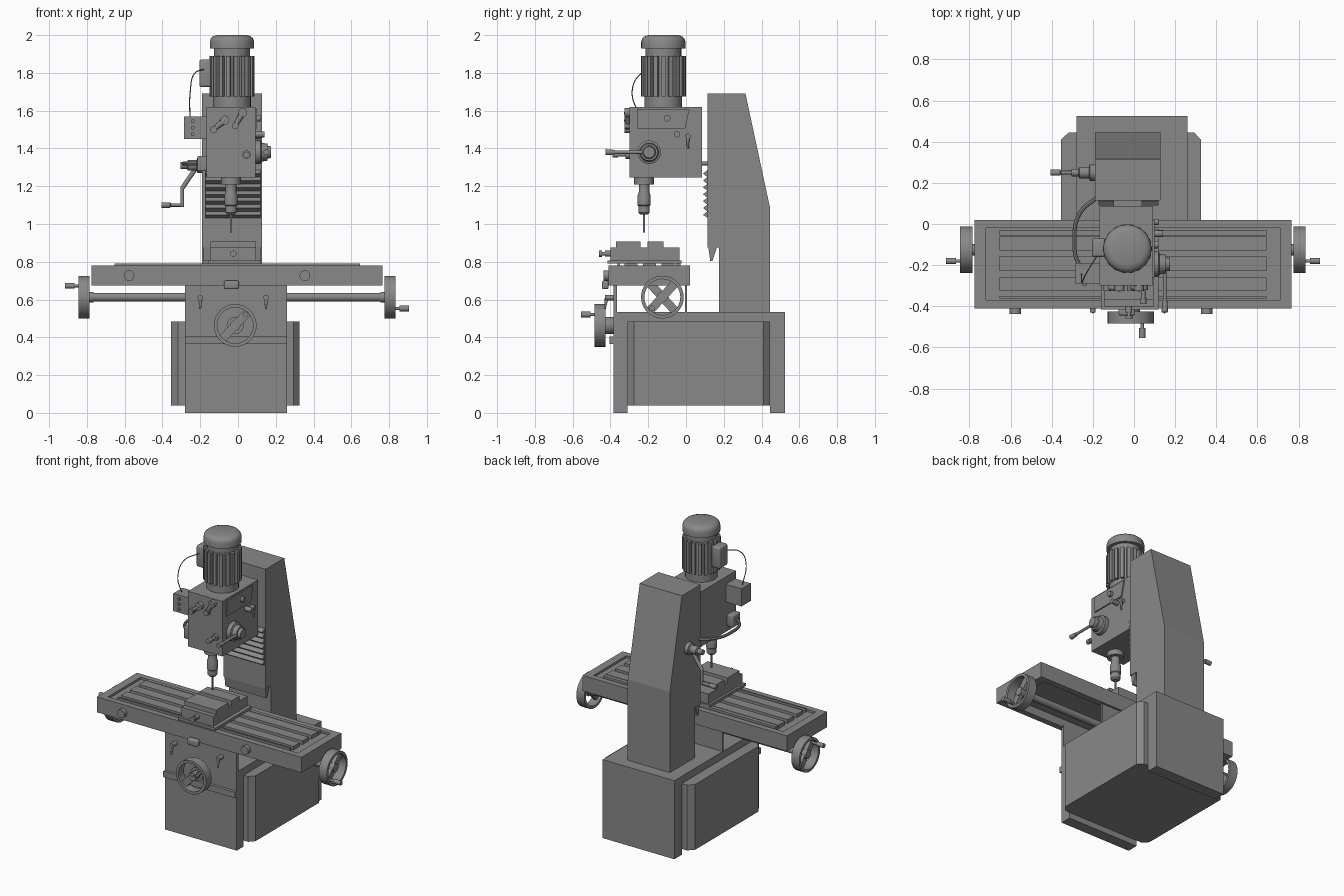
import bpy
import bmesh
import math
from mathutils import Vector, Matrix

cube = bpy.data.objects.get("Cube")
if cube:
    bpy.data.objects.remove(cube, do_unlink=True)

GREY = (0.25, 0.25, 0.25, 1.0)
grey = bpy.data.materials.new("machine grey")
grey.use_nodes = True
grey.diffuse_color = GREY
grey.node_tree.nodes["Principled BSDF"].inputs["Base Color"].default_value = GREY


def finish(name, bm, smooth=False):
    """Turn a bmesh into a named grey object."""
    bmesh.ops.recalc_face_normals(bm, faces=bm.faces)
    mesh = bpy.data.meshes.new(name)
    bm.to_mesh(mesh)
    bm.free()
    mesh.materials.append(grey)
    obj = bpy.data.objects.new(name, mesh)
    bpy.context.scene.collection.objects.link(obj)
    if smooth:
        bpy.ops.object.select_all(action="DESELECT")
        obj.select_set(True)
        bpy.context.view_layer.objects.active = obj
        bpy.ops.object.shade_smooth_by_angle(angle=math.radians(35))
    return obj


def box(name, x, y, z, bevel=0):
    """Box from three (low, high) ranges."""
    bm = bmesh.new()
    bmesh.ops.create_cube(bm, size=1)
    for v in bm.verts:
        v.co = [r[0] if c < 0 else r[1] for c, r in zip(v.co, (x, y, z))]
    if bevel:
        bmesh.ops.bevel(bm, geom=bm.edges[:], offset=bevel, segments=3, affect="EDGES", profile=0.5)
    return finish(name, bm, bool(bevel))


def prism(name, outline, axis, low, high):
    """Extrude a 2D outline along an axis; the outline uses the other two axes in order."""
    bm = bmesh.new()
    i = "xyz".index(axis)

    def place(p, h):
        co = list(p)
        co.insert(i, h)
        return bm.verts.new(co)
    face = bm.faces.new([place(p, low) for p in outline])
    moved = bmesh.ops.extrude_face_region(bm, geom=[face])["geom"]
    shift = Vector([high - low if k == i else 0 for k in range(3)])
    bmesh.ops.translate(bm, verts=[v for v in moved if isinstance(v, bmesh.types.BMVert)], vec=shift)
    return finish(name, bm)


def lathe(name, origin, direction, profile, closed=False, steps=32):
    """Revolve (radius, height) points around a direction through the origin."""
    bm = bmesh.new()
    turn = Matrix.Translation(origin) @ Vector(direction).to_track_quat("Z", "Y").to_matrix().to_4x4()
    rings = []
    for r, h in profile:
        angles = [math.tau * k / steps for k in range(steps)]
        rings.append([bm.verts.new(turn @ Vector((r * math.cos(a), r * math.sin(a), h))) for a in angles])
    pairs = list(zip(rings, rings[1:]))
    if closed:
        pairs.append((rings[-1], rings[0]))
    else:
        bm.faces.new(rings[0])
        bm.faces.new(rings[-1])
    for a, b in pairs:
        for k in range(steps):
            n = (k + 1) % steps
            bm.faces.new((a[k], a[n], b[n], b[k]))
    return finish(name, bm, True)


def rod(name, start, end, r, r_end=None, steps=24):
    d = Vector(end) - Vector(start)
    return lathe(name, start, d, [(r, 0), (r if r_end is None else r_end, d.length)], steps=steps)


def tube(name, points, radius):
    """Smooth hose through a few points, converted to a mesh."""
    curve = bpy.data.curves.new(name, "CURVE")
    curve.dimensions = "3D"
    curve.bevel_depth = radius
    curve.bevel_resolution = 2
    spline = curve.splines.new("BEZIER")
    spline.bezier_points.add(len(points) - 1)
    for bp, p in zip(spline.bezier_points, points):
        bp.co = p
        bp.handle_left_type = bp.handle_right_type = "AUTO"
    temp = bpy.data.objects.new(name + "_path", curve)
    bpy.context.scene.collection.objects.link(temp)
    bm = bmesh.new()
    bm.from_mesh(temp.to_mesh())
    bpy.data.objects.remove(temp, do_unlink=True)
    return finish(name, bm, True)


def handwheel(name, centre, axis, grip):
    """Open rim, one cross bar, hub and a grip; grip is the offset from the centre."""
    c, a, g = Vector(centre), Vector(axis), Vector(grip)
    lathe(name + "_rim", c, a, [(.095, -.03), (.113, -.03), (.113, .03), (.095, .03)], closed=True, steps=40)
    u = g.normalized()
    side = a.cross(u)
    bm = bmesh.new()
    bmesh.ops.create_cube(bm, size=1)
    for v in bm.verts:
        v.co = c + u * v.co.x * .2 + side * v.co.y * .045 + a * v.co.z * .025
    finish(name + "_bar", bm)
    rod(name + "_hub", c - a * .05, c + a * .02, .028)
    lathe(name + "_grip", c + g, a, [(.008, 0), (.008, .05), (.015, .05), (.015, .1)], steps=16)


# Base with two feet, front rail and side tanks
BX = (-.28, .26)
box("base", BX, (-.385, .525), (.04, .535))
box("front_foot", BX, (-.385, -.31), (0, .04))
box("rear_foot", BX, (.445, .525), (0, .04))
box("front_rail", BX, (-.405, -.385), (.365, .405))
for name, inner, out in (("left", .26, .325), ("right", -.28, -.355)):
    step = (inner + out) / 2
    prism(name + "_tank", [(inner, -.31), (step, -.31), (out, -.275), (out, .41), (step, .445), (inner, .445)],
          "z", .04, .485)

# Knee plates under the table
box("knee_front_plate", BX, (-.385, -.365), (.535, .69))
box("knee_back_plate", BX, (-.005, .005), (.535, .69))

# Table: bed, skirt, rim and slotted strips
TX, TY = (-.775, .765), (-.41, .02)
box("table_bed", TX, TY, (.73, .765))
for name, y in (("front", (-.41, -.37)), ("back", (-.02, .02))):
    box("table_wall_" + name, TX, y, (.675, .78))
for name, x in (("right", (-.775, -.72)), ("left", (.71, .765))):
    box("table_wall_" + name, x, (-.37, -.02), (.675, .78))
for low, high in ((-.055, -.03), (-.13, -.06), (-.228, -.158), (-.325, -.257), (-.362, -.35)):
    box("table_strip", (-.655, .645), (low, high), (.765, .79))
for x in (-.577, .354):
    rod("table_knob", (x, -.41, .727), (x, -.437, .727), .028)
box("table_stop", (-.075, .005), (-.445, -.41), (.655, .7), .01)
for x in (-.2, .148):
    rod("clamp_boss", (x, -.385, .61), (x, -.43, .61), .014)
    rod("clamp_lever", (x, -.42, .61), (x, -.43, .55), .01, .005, 12)

# Feed screw and handwheels
rod("feed_screw", (-.785, -.125, .613), (.775, -.125, .613), .023)
handwheel("left_wheel", (.805, -.125, .613), (1, 0, 0), (0, -.055, -.06))
handwheel("right_wheel", (-.815, -.125, .613), (-1, 0, 0), (0, -.055, .06))
handwheel("front_wheel", (-.015, -.455, .463), (0, -1, 0), (.055, 0, .058))
rod("front_wheel_boss", (-.015, -.385, .463), (-.015, -.425, .463), .045)

# Column, way cover bellows and lower flap
prism("column", [(.115, 1.69), (.315, 1.69), (.445, 1.085), (.445, .535), (.175, .535), (.175, .875), (.115, .875)],
      "x", -.19, .128)
prism("cover_flap", [(.115, .9), (.128, .805), (.14, .805), (.172, .9)], "x", -.185, .123)
pleats = 7
pitch = .255 / pleats
zigzag = [(.118, 1.03)]
for k in range(pleats):
    zigzag += [(.09, 1.03 + (k + .5) * pitch), (.113, 1.03 + (k + 1) * pitch)]
prism("bellows", zigzag + [(.118, 1.285)], "x", -.173, .12)

# Head with side plate, dials and levers
box("head", (-.167, .092), (-.3, .085), (1.245, 1.62))
box("head_slide", (-.1, .04), (.08, .12), (1.312, 1.33))
prism("side_plate", [(-.26, 1.505), (-.005, 1.505), (.02, 1.61), (-.26, 1.61)], "x", .092, .1)
for y, z, r, x in ((-.1, 1.56, .018, .118), (-.047, 1.475, .016, .14), (.01, 1.465, .014, .12)):
    rod("side_knob", (.09, y, z), (x, y, z), r)
rod("side_lever", (.112, .01, 1.46), (.112, .01, 1.4), .009, .005, 12)
for big, small in (((-.13, 1.5), (-.07, 1.55)), ((-.015, 1.52), (.025, 1.59))):
    a, b = (Vector((p[0], -.31, p[1])) for p in (big, small))
    rod("gear_lever", a, b, .011, .018, 16)
    for p, r in ((a, .018), (b, .024)):
        rod("gear_lever_end", p + Vector((0, .012, 0)), p - Vector((0, .015, 0)), r)
lathe("front_dial", (.045, -.3, 1.367), (0, -1, 0), [(.022, 0), (.022, .02), (.01, .02), (.01, .06), (.016, .06), (.016, .09)])
lathe("feed_boss", (.09, -.195, 1.38), (1, 0, 0),
      [(.062, 0), (.062, .03), (.05, .035), (.045, .065), (.035, .065), (.03, .085)])
rod("feed_lever", (.15, -.195, 1.38), (.15, -.4, 1.38), .009, steps=12)
rod("feed_lever_knob", (.15, -.375, 1.38), (.15, -.425, 1.38), .012, .016, 16)

# Quill, chuck and drill
lathe("quill", (-.037, -.222, 1.05), (0, 0, 1),
      [(.02, 0), (.03, .01), (.03, .045), (.035, .05), (.035, .1), (.028, .12),
       (.028, .16), (.052, .16), (.052, .2)])
rod("drill", (-.037, -.222, .955), (-.037, -.222, 1.07), .006, steps=12)

# Motor with ribs, cap and terminal box
MX, MY = -.032, -.12
lathe("motor_core", (MX, MY, 1.62), (0, 0, 1), [(.1, 0), (.1, .055), (.1, .27), (.095, .27), (.095, .315)])
lathe("motor_cap", (MX, MY, 1.93), (0, 0, 1),
      [(.117, 0), (.117, .035), (.112, .052), (.1, .063), (.08, .07)], steps=40)
ribs = 18
for k in range(ribs):
    rib = box("motor_rib", (.09, .119), (-.011, .011), (1.675, 1.89))
    rib.matrix_world = Matrix.Translation((MX, MY, 0)) @ Matrix.Rotation(math.tau * k / ribs, 4, "Z")
box("terminal_box", (-.205, -.14), (-.16, -.07), (1.725, 1.87), .012)

# Switch box, buttons, cable and hose
box("switch_box", (-.285, -.165), (-.29, -.19), (1.45, 1.57))
for z in (1.475, 1.51, 1.545):
    rod("switch_button", (-.24, -.29, z), (-.24, -.3, z), .01, steps=16)
tube("cable", [(-.18, -.155, 1.82), (-.235, -.245, 1.79), (-.253, -.285, 1.7), (-.255, -.24, 1.56)], .003)
box("hose_box", (-.215, -.165), (-.28, -.2), (1.28, 1.36), .006)
tube("hose", [(-.18, .13, 1.32), (-.265, .05, 1.32), (-.29, -.08, 1.32), (-.27, -.19, 1.32), (-.21, -.25, 1.32)], .01)

# Column crank
CY = .25
lathe("crank_hub", (-.185, CY, 1.31), (-1, 0, 0), [(.04, 0), (.04, .03), (.028, .035), (.028, .08), (.018, .085), (.018, .12)])
rod("crank_arm", (-.22, CY, 1.3), (-.295, CY, 1.19), .012, steps=12)
rod("crank_stem", (-.295, CY, 1.195), (-.295, CY, 1.09), .01, steps=12)
lathe("crank_grip", (-.285, CY, 1.1), (-1, 0, 0), [(.009, 0), (.009, .07), (.015, .075), (.015, .12)], steps=16)

# Vise
box("vise_plate", (-.16, .12), (-.415, -.025), (.79, .808))
box("vise_body", (-.145, .095), (-.4, -.035), (.808, .875))
for y in ((-.37, -.24), (-.205, -.12)):
    box("vise_jaw", (-.145, .095), y, (.875, .907))
lathe("vise_screw", (-.025, -.4, .843), (0, -1, 0), [(.016, 0), (.016, .03), (.01, .03), (.01, .045), (.017, .045), (.017, .06)])
